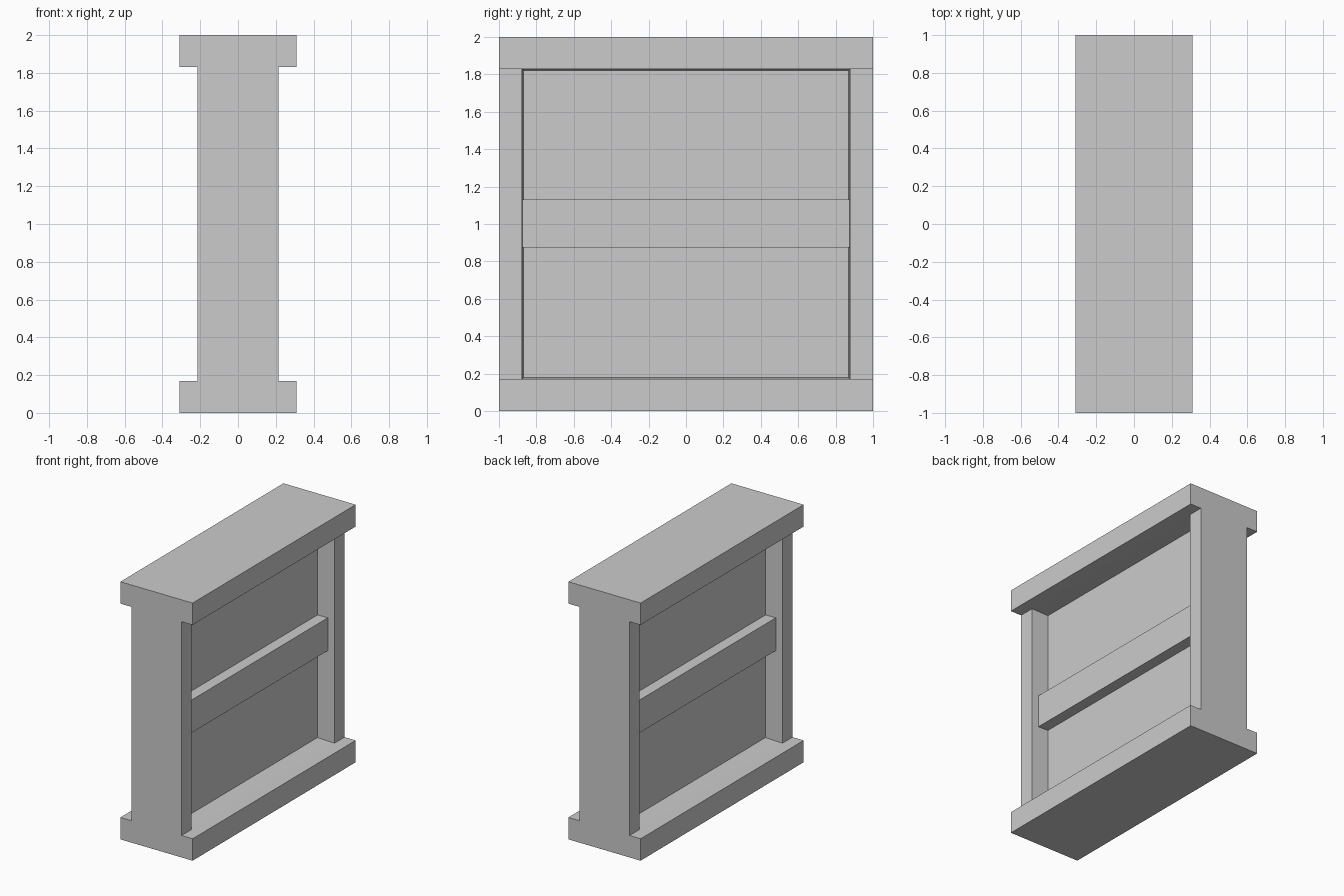
import bpy
import bmesh

if "Cube" in bpy.data.objects:
    bpy.data.objects.remove(bpy.data.objects["Cube"], do_unlink=True)

GREY = (0.6, 0.6, 0.6, 1.0)
mat = bpy.data.materials.new("light grey")
mat.use_nodes = True
mat.diffuse_color = GREY
mat.node_tree.nodes["Principled BSDF"].inputs["Base Color"].default_value = GREY

CAP_X, CAP_H = 0.31, 0.17    # end slab half width and height
BODY_X = 0.215               # post half width
MID_Z = 1.0


def box(bm, half_x, half_y, z0, z1):
    """Fill bm with a box centred on x and y."""
    bmesh.ops.create_cube(bm, size=2)
    for v in bm.verts:
        v.co = (v.co.x * half_x, v.co.y * half_y, z0 if v.co.z < 0 else z1)


def finish(bm, name):
    bmesh.ops.recalc_face_normals(bm, faces=bm.faces)
    mesh = bpy.data.meshes.new(name)
    bm.to_mesh(mesh)
    bm.free()
    mesh.materials.append(mat)
    obj = bpy.data.objects.new(name, mesh)
    bpy.context.collection.objects.link(obj)
    return obj


def place(face, side, x, half_y, half_z):
    """Move a rectangular face's corners onto a centred rectangle."""
    for v in face.verts:
        v.co = (side * x,
                half_y if v.co.y > 0 else -half_y,
                MID_Z + (half_z if v.co.z > MID_Z else -half_z))


# Bottom and top slabs
for name, z0 in (("bottom_slab", 0.0), ("top_slab", 2.0 - CAP_H)):
    bm = bmesh.new()
    box(bm, CAP_X, 1.0, z0, z0 + CAP_H)
    finish(bm, name)

# Posts and thin centre panel: a block with a slightly tapered recess per side
bm = bmesh.new()
box(bm, BODY_X, 1.0, 0.1, 1.9)
for side in (-1, 1):
    bm.normal_update()
    face = next(f for f in bm.faces if f.normal.x * side > 0.9)
    bmesh.ops.inset_individual(bm, faces=[face], thickness=0.05)
    place(face, side, BODY_X, 0.877, 0.83)
    floor = bmesh.ops.extrude_discrete_faces(bm, faces=[face])["faces"][0]
    place(floor, side, 0.073, 0.87, 0.822)
finish(bm, "posts_and_panel")

# Horizontal rail across both sides of the panel
bm = bmesh.new()
box(bm, 0.16, 0.9, 0.875, 1.13)
finish(bm, "middle_rail")
